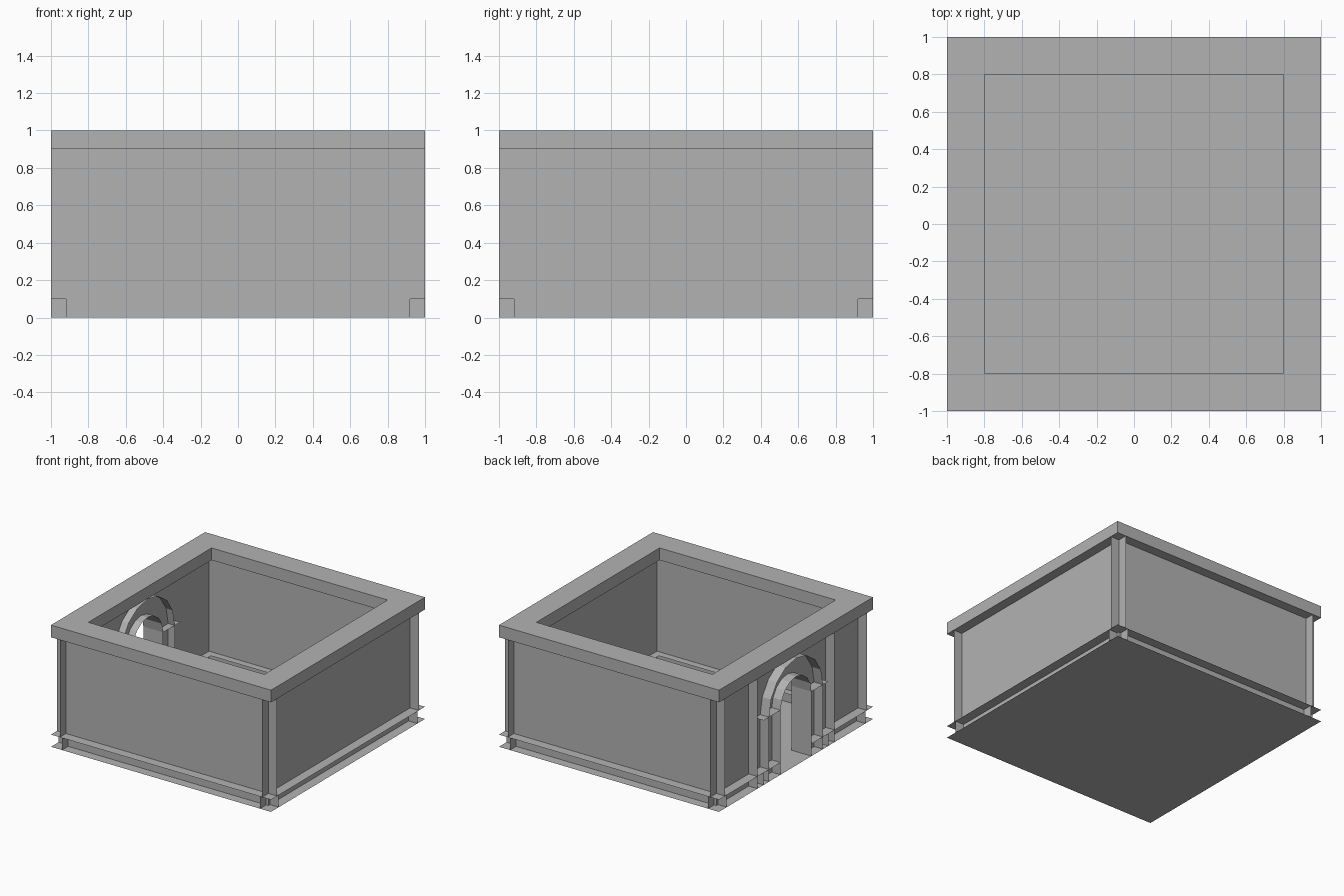
import bpy, bmesh, math
from mathutils import Matrix, Vector

cube = bpy.data.objects.get("Cube")
if cube:
    bpy.data.objects.remove(cube, do_unlink=True)

stone = bpy.data.materials.new("grey_stone")
stone.use_nodes = True
GREY = (0.45, 0.45, 0.45, 1)
stone.diffuse_color = GREY
stone.node_tree.nodes["Principled BSDF"].inputs["Base Color"].default_value = GREY

OUT, FACE, BACK, IN = 1.0, 0.92, 0.88, 0.82   # distances of wall layers from the centre
TRIM, TOP, SPRING = 0.1, 0.9, 0.53            # heights
DOOR, RING, SEGS = 0.2, 0.35, 8               # arch radii and facets


def finish(name, bm, turn=0):
    """Turn a wall built facing -y to its own side and link it."""
    bm.transform(Matrix.Rotation(math.radians(turn), 4, 'Z'))
    mesh = bpy.data.meshes.new(name)
    bm.to_mesh(mesh)
    bm.free()
    mesh.materials.append(stone)
    obj = bpy.data.objects.new(name, mesh)
    bpy.context.collection.objects.link(obj)
    return obj


def ribbon(bm, path, sweep):
    """Thin open surface: a path swept along a vector."""
    sweep = Vector(sweep)
    low = [bm.verts.new(p) for p in path]
    high = [bm.verts.new(Vector(p) + sweep) for p in path]
    for i in range(len(path) - 1):
        bm.faces.new((low[i], low[i + 1], high[i + 1], high[i]))


def prism(bm, outline, sweep):
    """Closed solid: an outline swept along a vector."""
    face = bm.faces.new([bm.verts.new(p) for p in outline])
    moved = bmesh.ops.extrude_face_region(bm, geom=[face], use_keep_orig=True)["geom"]
    bmesh.ops.translate(bm, vec=sweep, verts=[v for v in moved if isinstance(v, bmesh.types.BMVert)])
    bmesh.ops.recalc_face_normals(bm, faces=bm.faces)


def arch_path(radius, y):
    """Post, round head, post."""
    head = [(radius * math.cos(math.pi * i / SEGS), y, SPRING + radius * math.sin(math.pi * i / SEGS))
            for i in range(SEGS + 1)]
    return [(radius, y, 0)] + head + [(-radius, y, 0)]


# floor
bm = bmesh.new()
ribbon(bm, [(-OUT, -OUT, 0), (OUT, -OUT, 0)], (0, 2 * OUT, 0))
finish("floor", bm)

# cornice frame with an open middle
bm = bmesh.new()
rims = []
for z in (TOP, 1.0):
    for r in (OUT, 0.8):
        rims.append([bm.verts.new((sx * r, sy * r, z)) for sx, sy in ((-1, -1), (1, -1), (1, 1), (-1, 1))])
lo_out, lo_in, hi_out, hi_in = rims
for a, b in ((lo_out, hi_out), (hi_out, hi_in), (hi_in, lo_in), (lo_in, lo_out)):
    for i in range(4):
        j = (i + 1) % 4
        bm.faces.new((a[i], a[j], b[j], b[i]))
bmesh.ops.recalc_face_normals(bm, faces=bm.faces)
finish("cornice", bm)

# plain walls and the arched wall
SIDES = {"front": 0, "left": 90, "back": 180, "right": -90}
for side, turn in SIDES.items():
    arched = side == "right"
    bm = bmesh.new()
    outline = [(-FACE, -FACE, 0), (-FACE, -FACE, TOP), (FACE, -FACE, TOP), (FACE, -FACE, 0)]
    if arched:
        outline += arch_path(DOOR, -FACE)
    prism(bm, outline, (0, FACE - BACK, 0))
    finish(side + "_wall", bm, turn)

    # base trim ledges outside and inside
    bm = bmesh.new()
    spans = ((-0.9, -0.42), (0.42, 0.9)) if arched else ((-0.9, 0.9),)
    for a, b in spans:
        ribbon(bm, [(a, -OUT, TRIM), (b, -OUT, TRIM)], (0, OUT - FACE, 0))
        a, b = max(a, -BACK), min(b, BACK)
        ribbon(bm, [(a, -BACK, TRIM), (b, -BACK, TRIM)], (0, BACK - IN, 0))
    finish(side + "_trim", bm, turn)

    # corner pillar and its plinth
    bm = bmesh.new()
    ribbon(bm, [(FACE, -OUT, TRIM), (FACE, -FACE, TRIM), (OUT, -FACE, TRIM)], (0, 0, TOP - TRIM))
    finish(side + "_corner_pillar", bm, turn)
    bm = bmesh.new()
    ribbon(bm, [(0.9, -OUT, 0), (0.9, -0.9, 0), (OUT, -0.9, 0)], (0, 0, TRIM))
    ribbon(bm, [(0.9, -OUT, TRIM), (OUT, -OUT, TRIM)], (0, 0.1, 0))
    finish(side + "_corner_plinth", bm, turn)

# arch surround, posts and pilasters on the arched wall
turn = SIDES["right"]
for label, y, depth in (("outer", -OUT, OUT - FACE), ("inner", -BACK, BACK - IN)):
    bm = bmesh.new()
    for radius in (DOOR, RING):
        ribbon(bm, arch_path(radius, y), (0, depth, 0))
    finish(label + "_arch", bm, turn)

    bm = bmesh.new()
    for s in (-1, 1):
        for z in (SPRING, TRIM):    # impost and plinth caps
            ribbon(bm, [(s * DOOR, y, z), (s * 0.42, y, z)], (0, depth, 0))
        ribbon(bm, [(s * 0.42, y, 0), (s * 0.42, y, TRIM)], (0, depth, 0))
    finish(label + "_arch_caps", bm, turn)

bm = bmesh.new()
for s in (-1, 1):
    ribbon(bm, [(s * 0.5, -OUT, 0), (s * 0.5, -OUT, TOP)], (0, OUT - FACE, 0))
finish("arch_pilasters", bm, turn)
